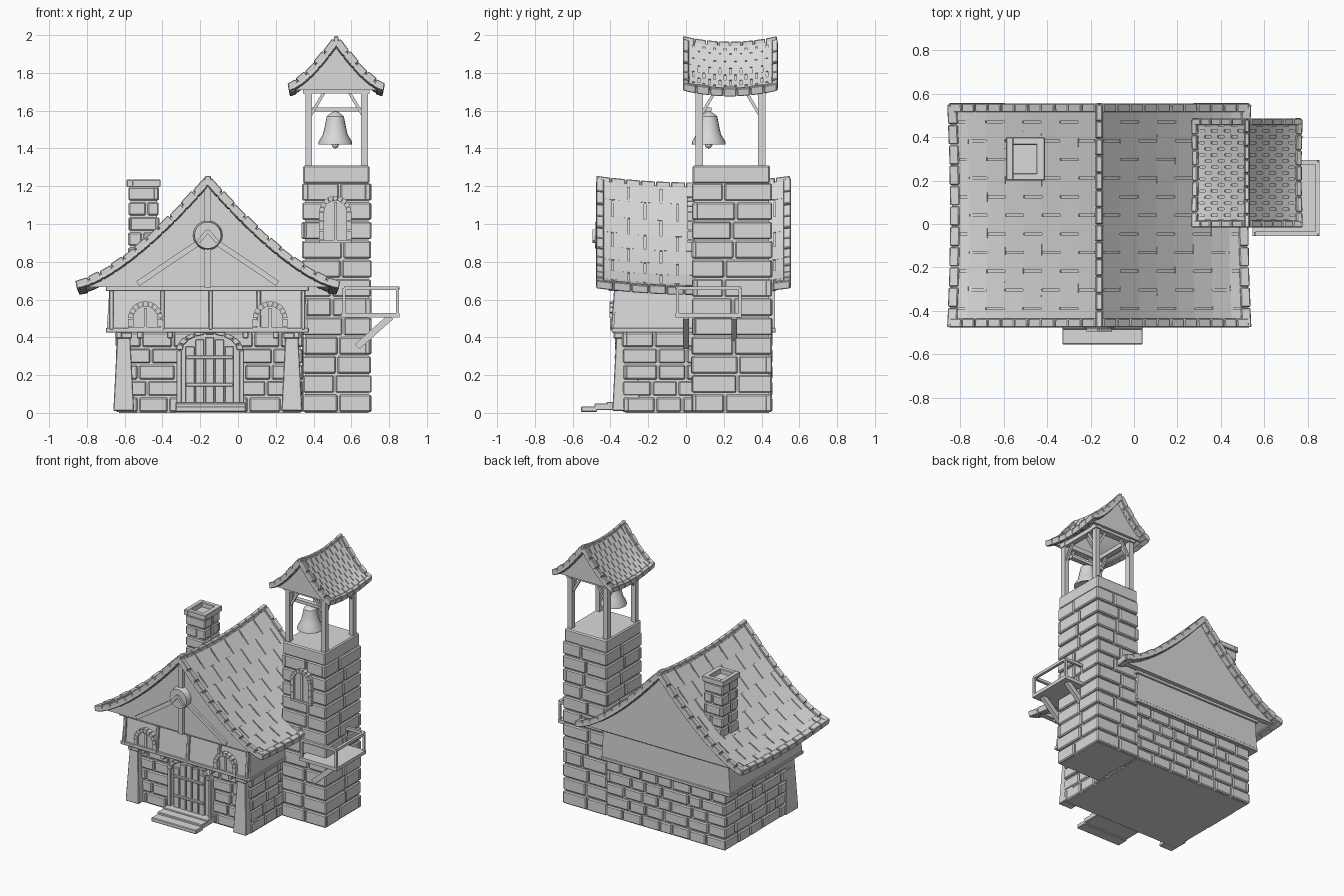
import bpy, bmesh, math, random
from mathutils import Vector, Matrix

random.seed(4)
old = bpy.data.objects.get("Cube")
if old:
    bpy.data.objects.remove(old, do_unlink=True)

stone = bpy.data.materials.new("plain_grey")
stone.use_nodes = True
GREY = (0.7, 0.7, 0.7, 1)
stone.diffuse_color = GREY
stone.node_tree.nodes["Principled BSDF"].inputs["Base Color"].default_value = GREY


def finish(bm, name, bevel=0.0):
    bmesh.ops.recalc_face_normals(bm, faces=bm.faces)
    me = bpy.data.meshes.new(name)
    bm.to_mesh(me)
    bm.free()
    ob = bpy.data.objects.new(name, me)
    bpy.context.collection.objects.link(ob)
    me.materials.append(stone)
    if bevel:
        mod = ob.modifiers.new("bevel", 'BEVEL')
        mod.width = bevel
        mod.segments = 1
    return ob


def hexa(bm, pts):
    """Solid from four bottom and four top corners."""
    v = [bm.verts.new(p) for p in pts]
    bm.faces.new(v[:4])
    bm.faces.new(v[4:])
    for i in range(4):
        j = (i + 1) % 4
        bm.faces.new((v[i], v[j], v[j + 4], v[i + 4]))


def ring(x0, x1, y0, y1, z):
    return [(x0, y0, z), (x1, y0, z), (x1, y1, z), (x0, y1, z)]


def box(bm, x0, x1, y0, y1, z0, z1):
    hexa(bm, ring(x0, x1, y0, y1, z0) + ring(x0, x1, y0, y1, z1))


def beam(bm, p, q, w, d):
    p, q = Vector(p), Vector(q)
    rot = (q - p).to_track_quat('Z', 'Y').to_matrix().to_4x4()
    size = Matrix.Diagonal((w, d, (q - p).length, 1))
    bmesh.ops.create_cube(bm, size=1, matrix=Matrix.Translation((p + q) / 2) @ rot @ size)


def extrude_y(bm, outline, y0, y1):
    a = [bm.verts.new((x, y0, z)) for x, z in outline]
    b = [bm.verts.new((x, y1, z)) for x, z in outline]
    bm.faces.new(a)
    bm.faces.new(b[::-1])
    for i in range(len(a)):
        j = (i + 1) % len(a)
        bm.faces.new((a[i], a[j], b[j], b[i]))


def arch(bm, cx, half, z0, spring, rise, y0, y1):
    pts = [(cx - half, z0), (cx + half, z0)]
    pts += [(cx + half * math.cos(a), spring + rise * math.sin(a))
            for a in (math.pi * i / 12 for i in range(13))]
    extrude_y(bm, pts, y0, y1)


def arch_stones(bm, cx, cz, r0, r1, y0, y1, n, squash=1.0):
    for i in range(n):
        a, b = math.pi * (i + .06) / n, math.pi * (i + .94) / n
        extrude_y(bm, [(cx + r * math.cos(t), cz + squash * r * math.sin(t))
                       for r, t in ((r0, a), (r1, a), (r1, b), (r0, b))], y0, y1)


# Stone walls: a core with staggered raised blocks on all four sides
def masonry(name, x0, x1, y0, y1, z0, z1, rows, length, out=0.014):
    bm = bmesh.new()
    box(bm, x0, x1, y0, y1, z0, z1)
    finish(bm, name + "_core")
    bm = bmesh.new()
    h = (z1 - z0) / rows
    gap = 0.005
    for r in range(rows):
        za, zb = z0 + r * h + gap, z0 + (r + 1) * h - gap
        for along_x in (True, False):
            lo, hi = (x0, x1) if along_x else (y0, y1)
            if along_x == (r % 2 == 0):
                lo, hi = lo - out, hi + out
            n = max(1, round((hi - lo) / length))
            for s in (0, 1):
                cuts = [lo + (hi - lo) * (i + random.uniform(-.22, .22) * (0 < i < n)) / n
                        for i in range(n + 1)]
                for a, b in zip(cuts, cuts[1:]):
                    o = out + random.uniform(-.004, .004)
                    a2, b2 = a + gap * (a > lo), b - gap * (b < hi)
                    base = ((y0, y1) if along_x else (x0, x1))[s]
                    c, d = (base - o, base + .02) if s == 0 else (base - .02, base + o)
                    if along_x:
                        box(bm, a2, b2, c, d, za, zb)
                    else:
                        box(bm, c, d, a2, b2, za, zb)
    finish(bm, name + "_blocks", 0.007)


masonry("house_wall", -.63, .33, -.32, .44, 0, .43, 5, .15)
masonry("tower", .355, .69, .045, .44, 0, 1.22, 12, .18)
masonry("chimney", -.57, -.43, .215, .385, .72, 1.2, 6, .1, .01)

bm = bmesh.new()
box(bm, .345, .695, .035, .445, 1.215, 1.31)
finish(bm, "tower_top", .008)

bm = bmesh.new()
for x0, x1, y0, y1 in ((-.59, -.555, .2, .4), (-.45, -.41, .2, .4),
                       (-.56, -.44, .2, .235), (-.56, -.44, .365, .4)):
    box(bm, x0, x1, y0, y1, 1.195, 1.235)
finish(bm, "chimney_cap", .004)


# Curved, sagging roofs with shingles, edge tiles and ridge caps
def roof(name, cx, W, ze, zr, power, y0, y1, sag, rows, cols, edge, gable):
    def height(t):
        return ze + (zr - ze) * max(0, 1 - t) ** power

    def point(s, t, v, h):
        e = .01
        slope = (height(min(t, .98)) - height(min(t, .98) + e)) / (e * W)
        n = Vector((s * slope, 0, 1)).normalized()
        bow = 4 * v * (1 - v)
        p = Vector((cx + s * t * W * (1 - .02 * bow), y0 + v * (y1 - y0), height(t) - sag * bow))
        return p + n * h

    def slab(bm, s, t0, t1, v0, v1, lo, hi):
        hexa(bm, [point(s, t, v, h) for h in (lo, hi)
                  for t, v in ((t0, v0), (t1, v0), (t1, v1), (t0, v1))])

    L = y1 - y0
    shell, tiles, trim = bmesh.new(), bmesh.new(), bmesh.new()
    nv = 12
    grid = [[shell.verts.new(point(1 if i > 0 else -1, abs(i) / 12, j / nv, 0))
             for j in range(nv + 1)] for i in range(-12, 13)]
    for a, b in zip(grid, grid[1:]):
        for j in range(nv):
            shell.faces.new((a[j], b[j], b[j + 1], a[j + 1]))
    shell_ob = finish(shell, name + "_shell")
    mod = shell_ob.modifiers.new("thickness", 'SOLIDIFY')
    mod.thickness, mod.offset = .02, 0

    ev, et = edge / L, edge / W
    for s in (-1, 1):
        for r in range(rows):
            t0, t1 = r / rows, (r + 1) / rows
            cuts = [min(1, max(0, (c + .5 * (r % 2)) / cols)) for c in range(-1, cols + 1)]
            cuts = sorted(set(cuts + [1]))
            for a, b in zip(cuts, cuts[1:]):
                slab(tiles, s, t0, t1, a + .005 / L, b - .005 / L, 0, .016)
        n = round(W * 1.25 / (edge * 1.9))
        for i in range(n):
            a, b = i / n, (i + .93) / n
            for v in (0, 1 - ev):
                slab(trim, s, a, b, v, v + ev, -.016, .028 + .004 * (i % 2))
        n = round(L / (edge * 2.3))
        for i in range(n):
            slab(trim, s, 1 - et, 1.01, i / n, (i + .94) / n, -.016, .026 + .004 * (i % 2))
    for i in range(round(L / (edge * 2))):
        n = round(L / (edge * 2))
        a, b = i / n, (i + .94) / n
        ends = [point(1, 0, v, 0) for v in (a, b)]
        za, zb = (p.z + .01 for p in ends)
        w = edge * .55
        hexa(trim, [(cx + x, p.y, p.z + z) for p in ends
                    for x, z in ((-w, -.02), (w, -.02), (w * .7, .03), (-w * .7, .03))])
    finish(tiles, name + "_shingles")
    finish(trim, name + "_edge_tiles", .004)

    # Gable ends under the roof
    bm = bmesh.new()
    line = [(k / 10 * .97) for k in range(-10, 11)]
    for a, b in gable:
        extrude_y(bm, [(cx + t * W, height(abs(t)) - .012) for t in line], a, b)
    finish(bm, name + "_gables")


roof("house_roof", -.16, .69, .675, 1.225, 1.44, -.475, .555, .035, 8, 6, .04,
     ((-.43, -.39), (.47, .51)))
roof("tower_roof", .52, .25, 1.72, 1.965, 1.45, -.015, .485, .03, 8, 9, .03,
     ((.025, .045), (.425, .445)))

# Upper storey
bm = bmesh.new()
hexa(bm, ring(-.695, .37, -.385, .47, .44) + ring(-.68, .355, -.365, .47, .67))
finish(bm, "upper_wall")
bm = bmesh.new()
box(bm, -.7, .375, -.395, .475, .425, .45)
box(bm, -.7, .375, -.41, .48, .645, .672)
for x in (-.67, -.4, -.145, .11, .345):
    beam(bm, (x, -.385, .44), (x, -.368, .66), .022, .025)
for x in (-.63, -.52, -.36, .04, .2, .31):
    box(bm, x - .015, x + .015, -.385, -.3, .395, .43)
finish(bm, "timber_frame", .004)

# Gable timbers and round ornament
bm = bmesh.new()
box(bm, -.178, -.142, -.455, -.42, .665, 1.21)
for s in (-1, 1):
    beam(bm, (-.16 + s * .05, -.435, .9), (-.16 + s * .37, -.435, .685), .025, .03)
finish(bm, "gable_timbers")
bm = bmesh.new()
bmesh.ops.create_cone(bm, cap_ends=True, segments=24, radius1=.078, radius2=.07, depth=.045,
                      matrix=Matrix.Translation((-.16, -.458, .94)) @ Matrix.Rotation(math.pi / 2, 4, 'X'))
for s in (-1, 1):
    beam(bm, (-.16, -.485, .965), (-.16 + s * .05, -.485, .905), .02, .02)
finish(bm, "gable_ornament")

# Corner buttresses
bm = bmesh.new()
for s in (-1, 1):
    x = -.16 + s * .445
    hexa(bm, ring(x - .055, x + .055, -.39, -.24, 0.01) + ring(x - .035, x + .035, -.37, -.27, .4))
    box(bm, x - .045, x + .045, -.38, -.26, .395, .425)
finish(bm, "corner_buttresses", .004)

# Door with planks, straps, arch stones and steps
bm = bmesh.new()
arch(bm, -.15, .165, .02, .33, .1, -.35, -.3)
finish(bm, "door_frame")
bm = bmesh.new()
for i in range(5):
    x = -.15 + (i - 2) * .052
    box(bm, x - .023, x + .023, -.368, -.34, .04, .4 - .012 * (i - 2) ** 2)
for z in (.14, .285):
    box(bm, -.275, -.025, -.378, -.36, z, z + .018)
finish(bm, "door_planks", .003)
bm = bmesh.new()
arch_stones(bm, -.15, .33, .145, .18, -.375, -.32, 9, .6)
for x in (-.325, .008):
    box(bm, x, x + .025, -.372, -.32, .04, .33)
finish(bm, "door_surround", .003)
bm = bmesh.new()
box(bm, -.33, .04, -.555, -.47, .005, .035)
box(bm, -.33, .04, -.485, -.41, .015, .05)
box(bm, -.33, .04, -.42, -.32, .015, .058)
finish(bm, "door_steps", .004)


# Arched windows
def window(name, cx, z0, spring, r, y):
    bm = bmesh.new()
    arch(bm, cx, r * .7, z0, spring, r * .7, y - .006, y + .03)
    box(bm, cx - .008, cx + .008, y - .014, y, z0, spring + r * .6)
    arch_stones(bm, cx, spring, r * .7, r, y - .022, y + .02, 9)
    for s in (-1, 1):
        x = cx + s * r * .85
        n = max(1, round((spring - z0) / .05))
        for i in range(n):
            h = (spring - z0) / n
            box(bm, x - r * .15, x + r * .15, y - .02, y + .02, z0 + i * h + .002, z0 + (i + 1) * h - .002)
    box(bm, cx - r, cx + r, y - .02, y + .02, z0 - .015, z0)
    finish(bm, name)


window("left_window", .17, .455, .5, .092, -.382)
window("right_window", -.49, .455, .5, .092, -.382)
window("tower_window", .515, .915, 1.065, .085, .028)

# Balcony
bm = bmesh.new()
box(bm, .545, .855, -.055, .295, .505, .53)
posts = [(.56, -.045), (.845, -.045), (.845, .285), (.7, .285)]
for x, y in posts:
    box(bm, x - .008, x + .008, y - .008, y + .008, .52, .66)
for (x, y), (u, w) in zip(posts, posts[1:]):
    beam(bm, (x, y, .66), (u, w, .66), .02, .02)
for y in (0, .255):
    beam(bm, (.81, y, .51), (.63, y, .35), .03, .035)
finish(bm, "balcony")

# Belfry posts, braces and beams
bm = bmesh.new()
for x, sx in ((.375, 1), (.67, -1)):
    box(bm, x - .02, x + .02, .05, .43, 1.69, 1.72)
    for y, sy in ((.07, 1), (.4, -1)):
        box(bm, x - .018, x + .018, y - .02, y + .02, 1.3, 1.71)
        beam(bm, (x, y, 1.56), (x + sx * .08, y, 1.695), .016, .016)
        beam(bm, (x, y, 1.56), (x, y + sy * .08, 1.695), .016, .016)
for y in (.07, .4):
    box(bm, .345, .695, y - .025, y + .025, 1.69, 1.725)
box(bm, .385, .66, .1, .135, 1.595, 1.618)
finish(bm, "belfry_frame")

# Bell
bm = bmesh.new()
profile = [(.0, 1.44), (.075, 1.43), (.09, 1.42), (.088, 1.437), (.065, 1.475),
           (.053, 1.53), (.045, 1.57), (.025, 1.587), (.0, 1.6)]
vs = [bm.verts.new((.515 + r, .12, z)) for r, z in profile]
es = [bm.edges.new(pair) for pair in zip(vs, vs[1:])]
bmesh.ops.spin(bm, geom=vs + es, cent=(.515, .12, 0), axis=(0, 0, 1), angle=math.tau, steps=20)
bmesh.ops.remove_doubles(bm, verts=bm.verts, dist=.0005)
bmesh.ops.create_uvsphere(bm, u_segments=10, v_segments=6, radius=.02,
                          matrix=Matrix.Translation((.515, .12, 1.42)))
bell = finish(bm, "bell")
bpy.ops.object.select_all(action='DESELECT')
bell.select_set(True)
bpy.context.view_layer.objects.active = bell
bpy.ops.object.shade_smooth_by_angle()
